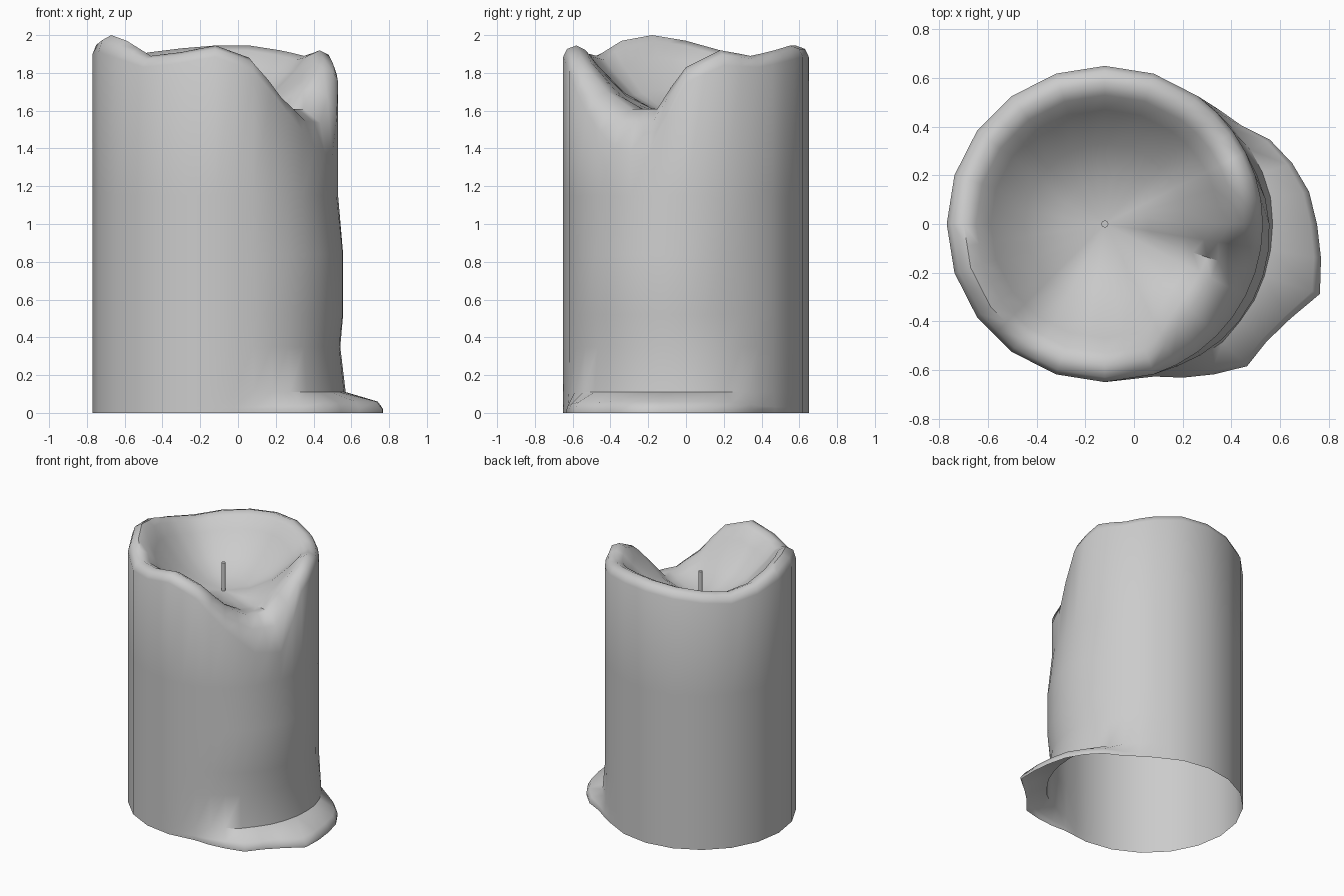
import bpy, bmesh, math

if "Cube" in bpy.data.objects:
    bpy.data.objects.remove(bpy.data.objects["Cube"])

CX, R, N = -0.12, 0.65, 40
FLOOR = 1.58

# rim heights every 18 degrees, counter-clockwise from +x
CREST = [1.83, 1.92, 1.89, 1.92, 1.945, 1.945, 1.93, 1.91, 1.89, 1.92,
         1.97, 2.0, 1.97, 1.89, 1.91, 1.945, 1.88, 1.70, 1.61, 1.61]
DROP = [.08, .08, .06, .06, .06, .06, .06, .06, .06, .06,
        .07, .09, .09, .06, .06, .06, .07, .11, .21, .25]
# puddle outline: angle, radius
PUDDLE = [(-90, .65), (-71, .66), (-53, .77), (-45, .827), (-31.5, .82), (-18, .93),
          (-3, .88), (11, .845), (26, .77), (38, .676), (54, .65)]


def ring_value(table, i):
    k = i // 2
    return table[k] if i % 2 == 0 else (table[k] + table[(k + 1) % 20]) / 2


def puddle_radius(a):
    for (a0, r0), (a1, r1) in zip(PUDDLE, PUDDLE[1:]):
        if a0 <= a <= a1:
            return r0 + (r1 - r0) * (a - a0) / (a1 - a0)
    return R


def section(i):
    """Wall profile of one column: base puddle, drips, rim, bowl."""
    a = i * 9 if i <= 20 else i * 9 - 360
    p = puddle_radius(a) - R
    s = min(1, p / .2)                       # puddle strength
    b = max(0, 1 - ((a + 22) / 45) ** 2)     # drip strength
    zc = ring_value(CREST, i)
    zo = zc - ring_value(DROP, i)
    notch = min(1, max(0, (1.86 - zc) / .22)) if i > 30 or i == 0 else 0
    rc = .58 - .09 * notch
    h = zc - FLOOR
    prof = [(R + p, 0), (R + p, .02), (R + p * .88, .03 + .03 * s),
            (R + .04 * s, .11), (R + .015 * b, .35), (R + .035 * b, .52),
            (R + .035 * b, .84), (R, 1.15), (R, zo),
            ((R + rc) / 2 + .015, zo + (zc - zo) * .7), (rc, zc),
            (rc - .05, FLOOR + h * .93), (rc - .11, FLOOR + h * .72),
            (.33, FLOOR + h * .32), (.18, FLOOR + h * .09)]
    if i % 2:                                # keep the 20-sided outline
        prof = [(r * math.cos(math.radians(9)) if p < .01 else r, z) for r, z in prof]
    t = math.radians(a)
    return [(CX + r * math.cos(t), r * math.sin(t), z) for r, z in prof]


# wax body with melted bowl, spout and puddle (open underneath)
bm = bmesh.new()
cols = [[bm.verts.new(v) for v in section(i)] for i in range(N)]
center = bm.verts.new((CX, 0, FLOOR))
for i in range(N):
    c, d = cols[i], cols[(i + 1) % N]
    for j in range(len(c) - 1):
        bm.faces.new((c[j], d[j], d[j + 1], c[j + 1]))
    bm.faces.new((c[-1], d[-1], center))
me = bpy.data.meshes.new("candle_wax")
bm.to_mesh(me)
bm.free()
wax = bpy.data.objects.new("candle_wax", me)
bpy.context.collection.objects.link(wax)

# wick
bpy.ops.mesh.primitive_cylinder_add(vertices=8, radius=.015, depth=.22, location=(CX, 0, 1.68))
wick = bpy.context.object
wick.name = "wick"

for ob in (wax, wick):
    bpy.ops.object.select_all(action='DESELECT')
    ob.select_set(True)
    bpy.context.view_layer.objects.active = ob
    bpy.ops.object.shade_smooth_by_angle(angle=math.radians(50))
